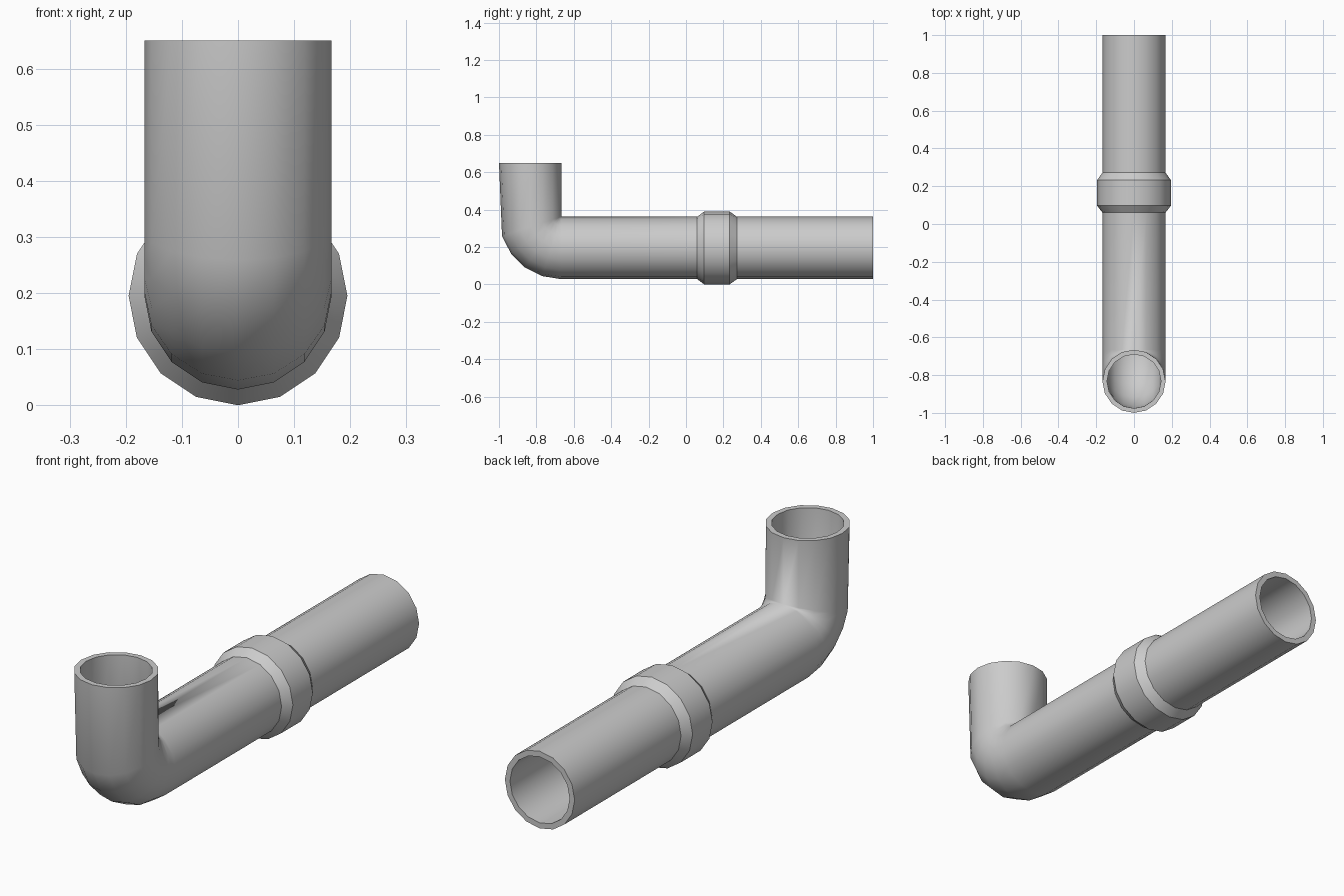
import bpy, bmesh
from math import sin, cos, pi, radians
from mathutils import Vector

if "Cube" in bpy.data.objects:
    bpy.data.objects.remove(bpy.data.objects["Cube"])

SIDES = 16
R_OUT, R_IN, R_COLLAR = 0.167, 0.143, 0.195
BEND = Vector((0, R_OUT - 0.5 * 2 * 1 + R_OUT, R_COLLAR + R_OUT))  # inside corner of elbow
TOP_Z = 0.65


def ring(bm, angle, radius, shift=(0, 0, 0)):
    """Cross-section of the pipe at a bend angle (0 = horizontal, 90 = upright)."""
    a = radians(angle)
    out = Vector((0, -sin(a), -cos(a)))
    centre = BEND + out * R_OUT + Vector(shift)
    return [bm.verts.new(centre + out * radius * cos(2 * pi * i / SIDES)
                         + Vector((radius * sin(2 * pi * i / SIDES), 0, 0)))
            for i in range(SIDES)]


def wall(bm, radius, collar):
    """Rings of one wall, from the open far end to the upright mouth."""
    def along(y, r):
        return ring(bm, 0, r, (0, y - BEND.y, 0))
    rings = [along(1.0, radius)]
    rings += [along(y, r) for y, r in collar]
    rings += [ring(bm, a, radius) for a in (0, 18, 36, 54, 72)]
    rings.append(ring(bm, 90, radius, (0, 0, TOP_Z - BEND.z)))
    return rings


bm = bmesh.new()
# outer wall with the raised collar, then the bore back to the start
collar = [(0.272, R_OUT), (0.233, R_COLLAR), (0.097, R_COLLAR), (0.06, R_OUT)]
loops = wall(bm, R_OUT, collar) + wall(bm, R_IN, [])[::-1]
for k, a in enumerate(loops):
    b = loops[(k + 1) % len(loops)]
    for i in range(SIDES):
        j = (i + 1) % SIDES
        bm.faces.new((a[i], a[j], b[j], b[i]))

# merge the pinched inside corner of the elbow
bmesh.ops.remove_doubles(bm, verts=bm.verts[:], dist=0.0005)
bmesh.ops.recalc_face_normals(bm, faces=bm.faces[:])
mesh = bpy.data.meshes.new("elbow_pipe")
bm.to_mesh(mesh)
bm.free()
pipe = bpy.data.objects.new("elbow_pipe", mesh)
bpy.context.collection.objects.link(pipe)
bpy.context.view_layer.objects.active = pipe
pipe.select_set(True)
bpy.ops.object.shade_smooth_by_angle(angle=radians(30))
